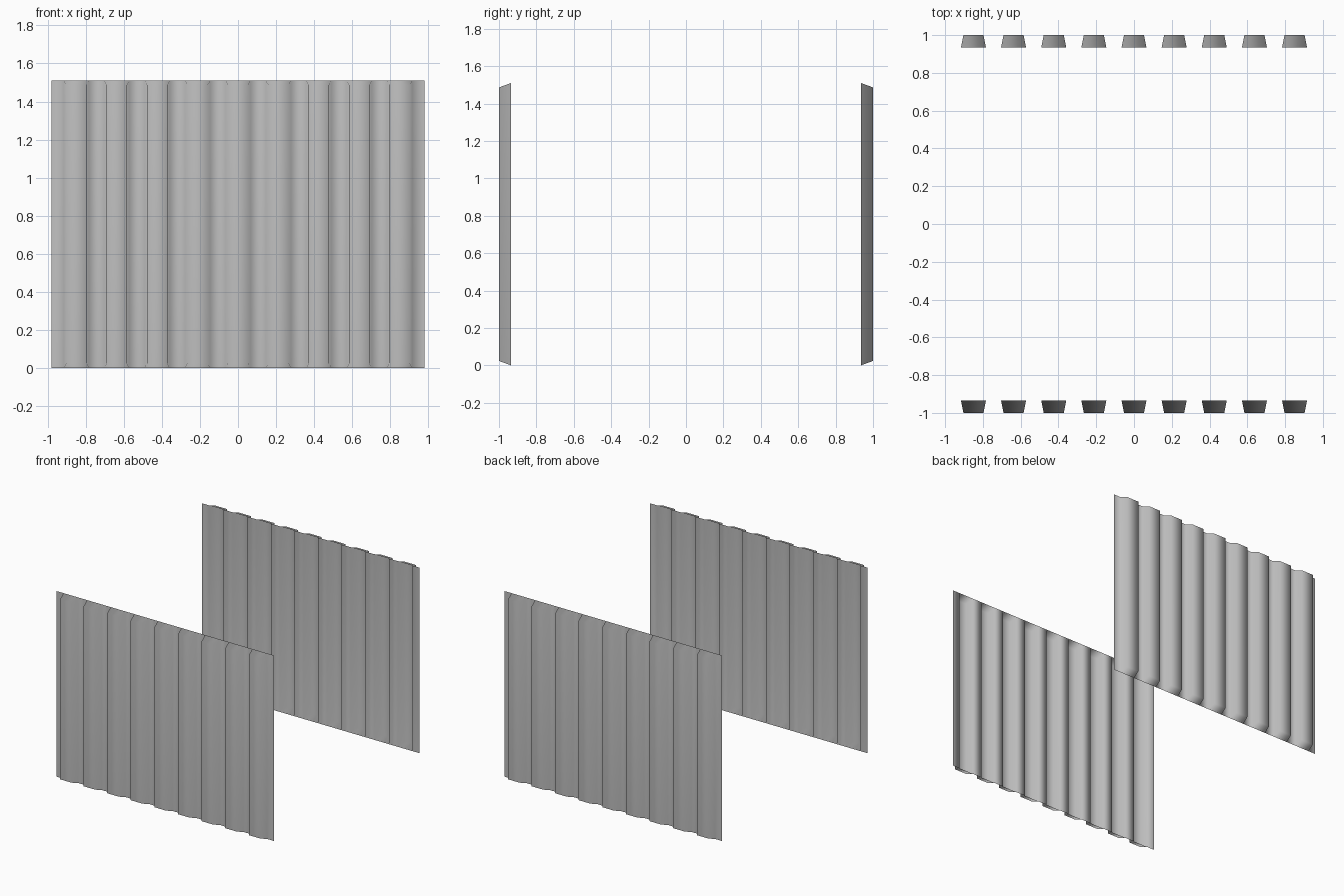
import bpy
import bmesh

cube = bpy.data.objects.get("Cube")
if cube:
    bpy.data.objects.remove(cube, do_unlink=True)

HALF_WIDTH = 0.98
HEIGHT = 1.51
INNER_Y, OUTER_Y = 0.935, 1.0
RIBS = 9
PITCH = 0.2125
RIB_BASE, RIB_TOP = 0.066, 0.053   # half widths of each rib
END_SLOPE = 0.024                  # how far the rib ends slope in

steel = bpy.data.materials.new("grey_steel")
steel.use_nodes = True
colour = (0.53, 0.53, 0.53, 1)
steel.diffuse_color = colour
steel.node_tree.nodes["Principled BSDF"].inputs["Base Color"].default_value = colour


def corrugated_panel(name, side):
    """Thin ribbed sheet; side 1 is the front, -1 is the same sheet turned round."""
    bm = bmesh.new()

    def station(x, raised):
        y = -(OUTER_Y if raised else INNER_Y)
        inset = END_SLOPE if raised else 0
        return [bm.verts.new((x * side, y * side, z)) for z in (inset, HEIGHT - inset)]

    # Profile across the sheet: flat edge, nine trapezoid ribs, flat edge
    columns = [station(-HALF_WIDTH, False)]
    ribs = []
    for i in range(RIBS):
        cx = (i - (RIBS - 1) / 2) * PITCH
        rib = [station(cx - RIB_BASE, False), station(cx - RIB_TOP, True),
               station(cx + RIB_TOP, True), station(cx + RIB_BASE, False)]
        ribs.append(rib)
        columns += rib
    columns.append(station(HALF_WIDTH, False))

    # Upright strips
    for a, b in zip(columns, columns[1:]):
        bm.faces.new((a[0], b[0], b[1], a[1]))

    # Sloped caps at the rib ends
    for bl, tl, tr, br in ribs:
        bm.faces.new((tl[1], tr[1], br[1], bl[1]))
        bm.faces.new((bl[0], br[0], tr[0], tl[0]))

    for face in bm.faces:
        face.smooth = True
    mesh = bpy.data.meshes.new(name)
    bm.to_mesh(mesh)
    bm.free()
    mesh.materials.append(steel)
    panel = bpy.data.objects.new(name, mesh)
    bpy.context.collection.objects.link(panel)

    # Large faces dominate the soft shading
    soft = panel.modifiers.new("soft_shading", 'WEIGHTED_NORMAL')
    soft.mode = 'FACE_AREA'
    soft.weight = 50
    return panel


corrugated_panel("front_panel", 1)
corrugated_panel("back_panel", -1)
